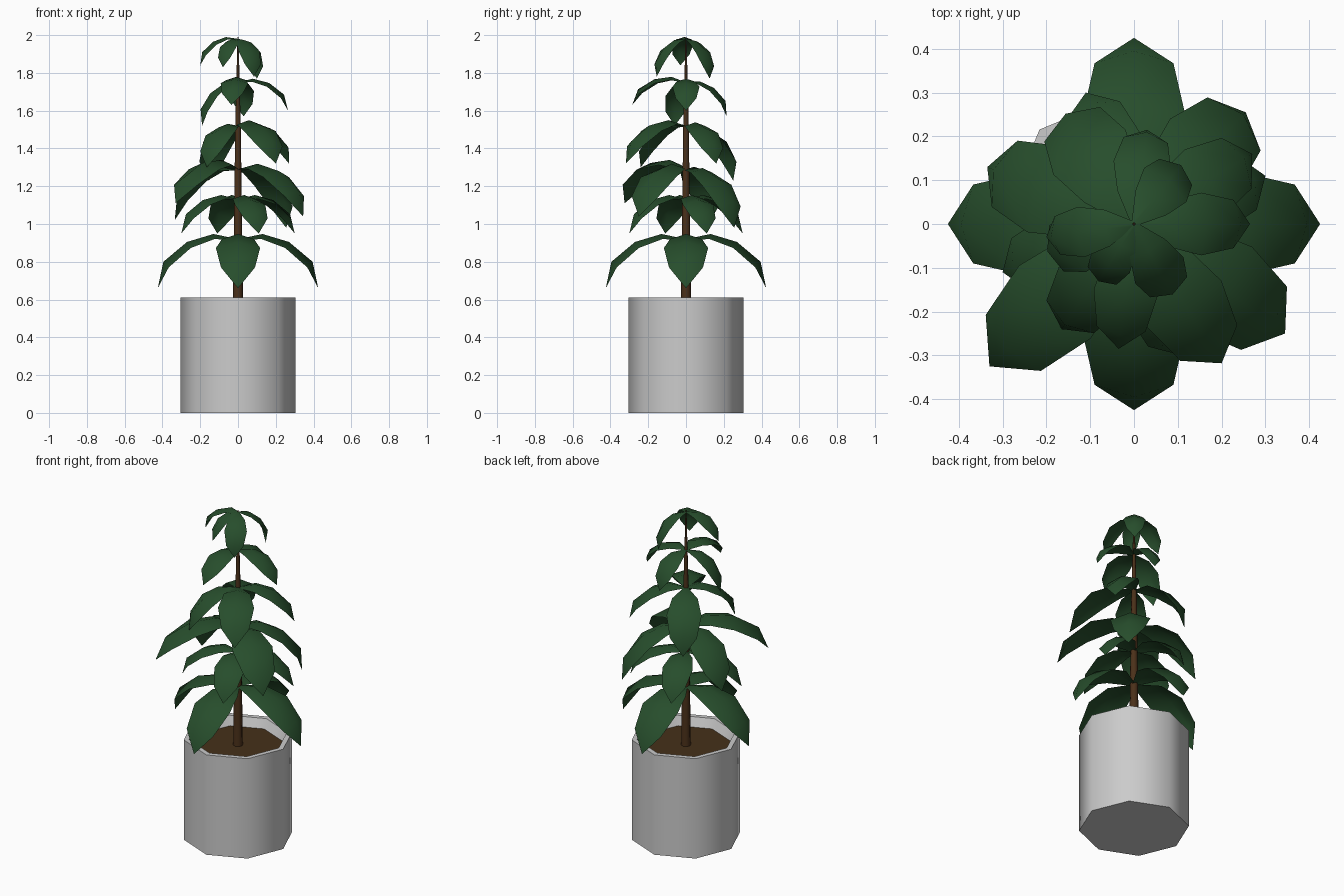
import bpy, bmesh, math
from mathutils import Vector, Matrix

if "Cube" in bpy.data.objects:
    bpy.data.objects.remove(bpy.data.objects["Cube"])


def material(name, rgb):
    m = bpy.data.materials.new(name)
    m.diffuse_color = (*rgb, 1)
    m.use_nodes = True
    m.node_tree.nodes["Principled BSDF"].inputs["Base Color"].default_value = m.diffuse_color
    return m


GREEN = material("leaf_green", (0.02, 0.075, 0.025))
BROWN = material("stem_brown", (0.07, 0.03, 0.01))
SOIL = material("soil_brown", (0.06, 0.03, 0.01))


def make(name, bm, mat=None, angle=50):
    me = bpy.data.meshes.new(name)
    bm.to_mesh(me)
    bm.free()
    ob = bpy.data.objects.new(name, me)
    bpy.context.collection.objects.link(ob)
    if mat:
        me.materials.append(mat)
    bpy.ops.object.select_all(action='DESELECT')
    ob.select_set(True)
    bpy.context.view_layer.objects.active = ob
    bpy.ops.object.shade_smooth_by_angle(angle=math.radians(angle))
    return ob


def lathe(name, profile, sides, mat=None, cap_start=True, cap_end=False):
    """Rings of (radius, z) joined into a solid of revolution."""
    bm = bmesh.new()
    rings = [[bm.verts.new((r * math.cos(2 * math.pi * i / sides),
                            r * math.sin(2 * math.pi * i / sides), z))
              for i in range(sides)] for r, z in profile]
    for a, b in zip(rings, rings[1:]):
        for i in range(sides):
            j = (i + 1) % sides
            bm.faces.new((a[i], a[j], b[j], b[i]))
    if cap_start:
        bm.faces.new(rings[0][::-1])
    if cap_end:
        bm.faces.new(rings[-1])
    return make(name, bm, mat)


# Eight-sided pot, soil and tapering stem
lathe("pot", [(0.305, 0), (0.305, 0.61), (0.275, 0.61), (0.25, 0.55)], 8)
lathe("soil", [(0.252, 0.54), (0.252, 0.556)], 8, SOIL, cap_end=True)
lathe("stem", [(0.027, 0.55), (0.022, 0.95), (0.015, 1.5), (0.003, 1.99)], 8, BROWN, cap_end=True)

# Leaf rows: midrib reach, midrib height, edge reach, edge height, half width
ROWS = [(0.0, 0.0, 0.0, -0.004, 0.012),
        (0.13, 0.027, 0.125, 0.0, 0.085),
        (0.27, -0.015, 0.25, -0.047, 0.117),
        (0.395, -0.12, 0.367, -0.15, 0.09)]
TIP = Vector((0.425, 0, -0.26))


def leaf(name, tip_x, tip_y, base_z, tip_z):
    """Drooping leaf, scaled and pitched so that its tip lands on the given point."""
    reach, drop = math.hypot(tip_x, tip_y), base_z - tip_z
    scale = math.hypot(reach, drop) / TIP.length
    pitch = math.atan2(drop, reach) - math.atan2(-TIP.z, TIP.x)
    bm = bmesh.new()
    rows = [[bm.verts.new(p) for p in ((er, w, ez), (mr, 0, mz), (er, -w, ez))]
            for mr, mz, er, ez, w in ROWS]
    tip = bm.verts.new(TIP)
    for a, b in zip(rows, rows[1:]):
        for k in (0, 1):
            bm.faces.new((a[k], a[k + 1], b[k + 1], b[k]))
    for k in (0, 1):
        bm.faces.new((rows[-1][k], rows[-1][k + 1], tip))
    bm.normal_update()
    if bm.faces[:][0].normal.z < 0:
        bmesh.ops.reverse_faces(bm, faces=bm.faces[:])
    bm.transform(Matrix.Translation((0, 0, base_z))
                 @ Matrix.Rotation(math.atan2(tip_y, tip_x), 4, 'Z')
                 @ Matrix.Rotation(pitch, 4, 'Y') @ Matrix.Scale(scale, 4))
    make(name, bm, GREEN)


# Whorls from bottom to top: base height, then (x, y, z) of every leaf tip
WHORLS = [
    (0.92, [(0.425, 0, 0.66), (0, 0.425, 0.66), (-0.425, 0, 0.66), (0, -0.425, 0.66)]),
    (1.13, [(0.3, 0.11, 0.95), (-0.11, 0.3, 0.95), (-0.3, -0.11, 0.95), (0.11, -0.3, 0.95)]),
    (1.29, [(0.255, 0.255, 0.98), (-0.335, 0.13, 1.02), (-0.33, -0.325, 1.11), (0.345, -0.25, 1.04)]),
    (1.52, [(0.27, 0.16, 1.32), (-0.155, 0.25, 1.23), (-0.165, -0.24, 1.3), (0.2, -0.318, 1.32)]),
    (1.75, [(0.265, 0, 1.6), (0.03, 0.215, 1.57), (-0.19, -0.06, 1.52), (-0.035, -0.285, 1.63)]),
    (1.98, [(0.1, 0.125, 1.77), (-0.2, -0.03, 1.84), (0.085, -0.155, 1.78), (-0.08, -0.13, 1.83)]),
]
for w, (base_z, tips) in enumerate(WHORLS, 1):
    for k, (x, y, z) in enumerate(tips, 1):
        leaf(f"leaf_{w}_{k}", x, y, base_z, z)
